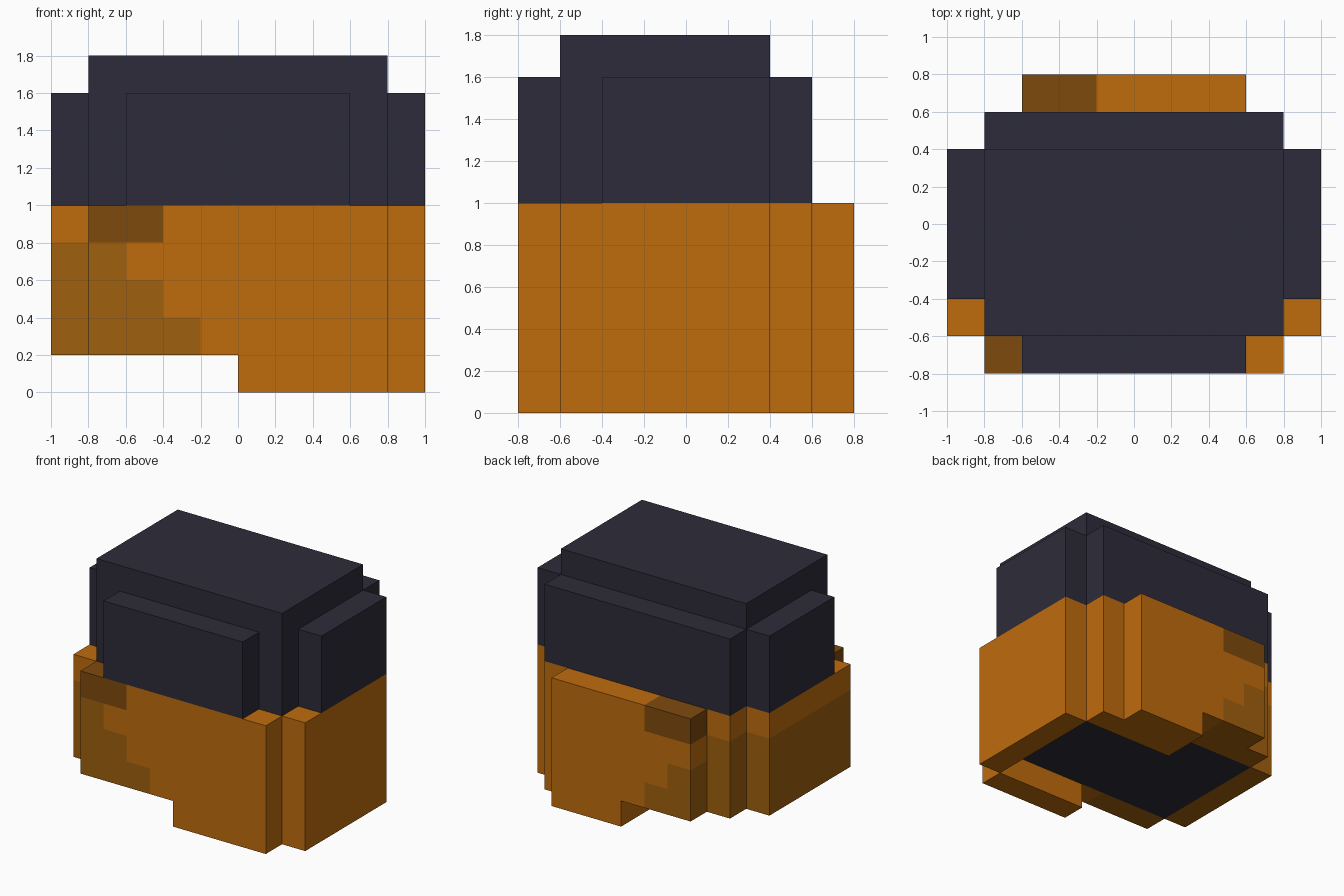
import bpy, bmesh
from mathutils import Vector

cube = bpy.data.objects.get("Cube")
if cube:
    bpy.data.objects.remove(cube, do_unlink=True)


def material(name, rgb):
    mat = bpy.data.materials.new(name)
    mat.use_nodes = True
    mat.diffuse_color = (*rgb, 1)
    mat.node_tree.nodes["Principled BSDF"].inputs["Base Color"].default_value = (*rgb, 1)
    return mat


ORANGE = material("orange", (0.520, 0.150, 0.004))
SHADE = material("dark_orange", (0.350, 0.115, 0.004))
BROWN = material("brown", (0.212, 0.068, 0.004))
NAVY = material("dark_navy", (0.027, 0.024, 0.041))


def slab(name, outline, y0, y1, mats):
    """Extrude an x-z outline from y0 to y1."""
    bm = bmesh.new()
    face = bm.faces.new([bm.verts.new((x, y0, z)) for x, z in outline])
    new = bmesh.ops.extrude_face_region(bm, geom=[face])["geom"]
    verts = [g for g in new if isinstance(g, bmesh.types.BMVert)]
    bmesh.ops.translate(bm, verts=verts, vec=(0, y1 - y0, 0))
    bmesh.ops.recalc_face_normals(bm, faces=bm.faces)
    mesh = bpy.data.meshes.new(name)
    for mat in mats:
        mesh.materials.append(mat)
    obj = bpy.data.objects.new(name, mesh)
    bpy.context.collection.objects.link(obj)
    return obj, bm


def rect(x0, x1, z0, z1):
    return [(x0, z0), (x1, z0), (x1, z1), (x0, z1)]


def stepped(half):
    """Panel outline whose lower edge is raised on the right half."""
    return [(-half, 0.2), (0, 0.2), (0, 0), (half, 0), (half, 1), (-half, 1)]


def cap_part(name, x0, x1, y0, y1, z0, z1):
    obj, bm = slab(name, rect(x0, x1, z0, z1), y0, y1, [NAVY])
    bm.to_mesh(obj.data)
    bm.free()


def lower_part(name, outline, y0, y1, patch=None):
    """Orange panel with a stair-shaped shade and an optional brown patch on its top band."""
    obj, bm = slab(name, outline, y0, y1, [ORANGE, SHADE, BROWN])
    cuts = [((x, 0, 0), (1, 0, 0)) for x in (-0.6, -0.4, -0.2, 0)]
    cuts += [((0, 0, z), (0, 0, 1)) for z in (0.4, 0.6, 0.8)]
    for co, no in cuts:
        geom = bm.verts[:] + bm.edges[:] + bm.faces[:]
        bmesh.ops.bisect_plane(bm, geom=geom, dist=1e-5, plane_co=co, plane_no=no)
    bm.normal_update()
    for f in bm.faces:
        # Sample just inside the panel so all faces of a block match
        p = f.calc_center_median() - f.normal * 0.05
        if p.z > 0.8:
            if patch and patch[0] < p.x < patch[1]:
                f.material_index = 2
        else:
            limit = -0.2 if p.z < 0.4 else -0.4 if p.z < 0.6 else -0.6
            f.material_index = int(p.x < limit)
    bm.to_mesh(obj.data)
    bm.free()


# Dark core and the raised pads around its upper half
cap_part("core", -0.8, 0.8, -0.6, 0.4, 0.2, 1.8)
cap_part("cap_front_pad", -0.6, 0.6, -0.8, -0.6, 1.0, 1.6)
cap_part("cap_back_pad", -0.8, 0.8, 0.4, 0.6, 1.0, 1.6)
cap_part("cap_left_pad", 0.8, 1.0, -0.4, 0.4, 1.0, 1.6)
cap_part("cap_right_pad", -1.0, -0.8, -0.4, 0.4, 1.0, 1.6)

# Orange lower panels
lower_part("lower_front_panel", stepped(0.8), -0.8, -0.6, (-0.8, -0.4))
lower_part("lower_back_panel", stepped(0.8), 0.4, 0.6)
lower_part("lower_back_plate", stepped(0.6), 0.6, 0.8, (-0.6, -0.2))
lower_part("lower_left_panel", rect(0.8, 1.0, 0, 1), -0.6, 0.4)
lower_part("lower_right_panel", rect(-1.0, -0.8, 0.2, 1), -0.6, 0.4)
